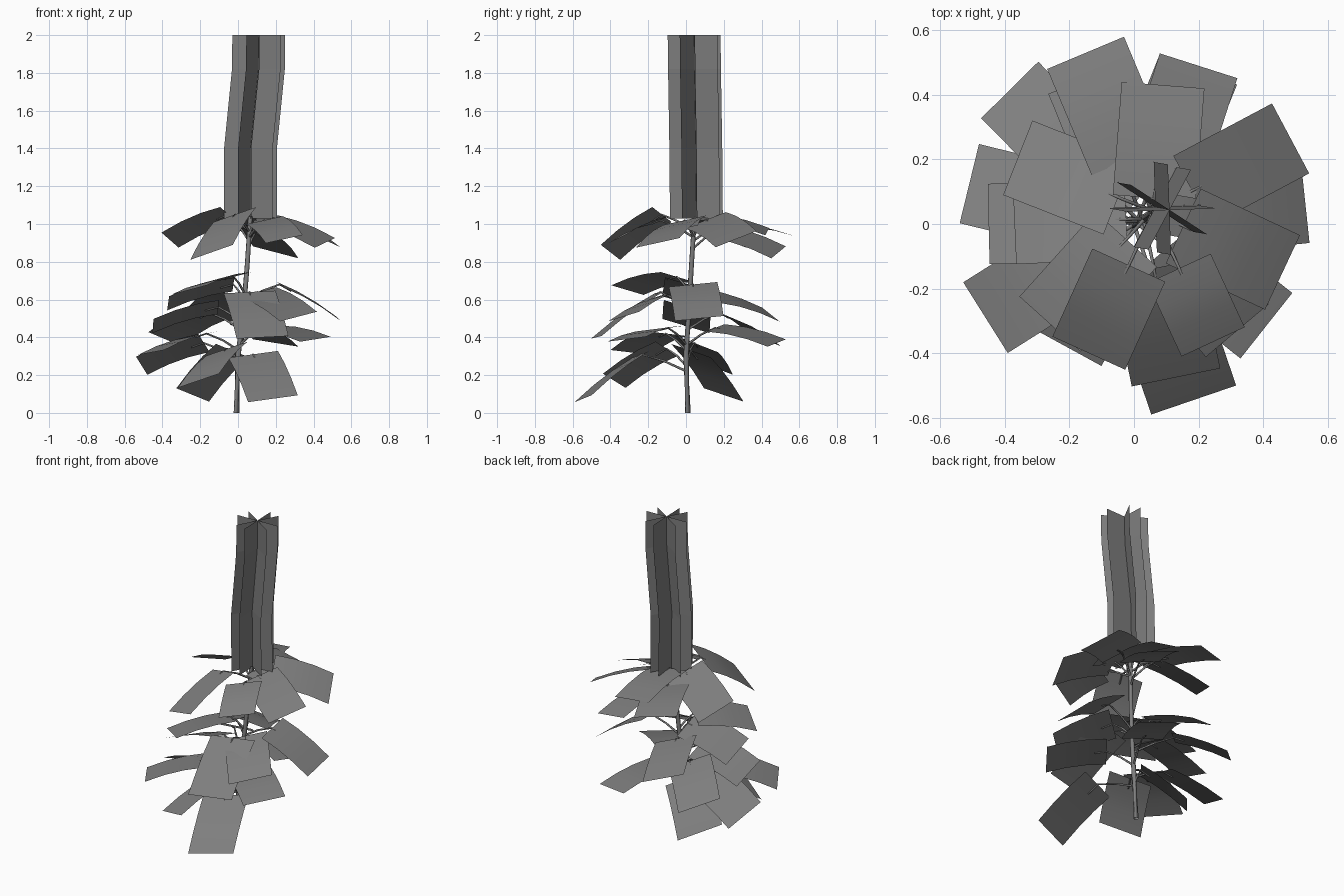
import bpy, math
from mathutils import Vector

if "Cube" in bpy.data.objects:
    bpy.data.objects.remove(bpy.data.objects["Cube"])

GREY = bpy.data.materials.new("dark_grey")
GREY.diffuse_color = (0.21, 0.21, 0.21, 1)
GREY.use_nodes = True
GREY.node_tree.nodes["Principled BSDF"].inputs["Base Color"].default_value = GREY.diffuse_color


def mesh_object(name, verts, faces, smooth=False):
    me = bpy.data.meshes.new(name)
    me.from_pydata([tuple(v) for v in verts], [], faces)
    me.materials.append(GREY)
    if smooth:
        for p in me.polygons:
            p.use_smooth = True
    ob = bpy.data.objects.new(name, me)
    bpy.context.collection.objects.link(ob)
    return ob


def tube(name, path, r0, r1, sides):
    """Tapered tube along a list of points."""
    verts, faces, n = [], [], len(path)
    for i, p in enumerate(path):
        t = (path[min(i + 1, n - 1)] - path[max(i - 1, 0)]).normalized()
        q = t.to_track_quat('Z', 'Y')
        r = r0 + (r1 - r0) * i / (n - 1)
        for k in range(sides):
            a = math.tau * k / sides
            verts.append(p + q @ Vector((r * math.cos(a), r * math.sin(a), 0)))
    for i in range(n - 1):
        for k in range(sides):
            a, b = i * sides + k, i * sides + (k + 1) % sides
            faces.append((a, b, b + sides, a + sides))
    return mesh_object(name, verts, faces, True)


# Main stem, leaning slightly
STEM = [Vector(p) for p in ((-0.008, 0.01, 0), (0, 0, 0.3), (0.03, 0.015, 0.55),
                            (0.05, 0.03, 0.8), (0.065, 0.045, 1.04))]


def stem_at(z):
    for a, b in zip(STEM, STEM[1:]):
        if z <= b.z:
            return a.lerp(b, (z - a.z) / (b.z - a.z))
    return STEM[-1].copy()


tube("stem", STEM, 0.015, 0.012, 8)


def leaf(name, tx, ty, tz, bz, roll=0.3, width=0.26, length=0.36):
    """Slightly arched, rolled rectangular leaf card plus its thin stalk."""
    tip = Vector((tx, ty, tz))
    root = stem_at(bz - 0.09)
    flat = Vector((tx - root.x, ty - root.y, 0))
    out = flat.normalized()
    run = math.sqrt(max(length ** 2 - (bz - tz) ** 2, 0.04))
    base = root + out * max(0.03, flat.length - run)
    base.z = bz
    side = Vector((-out.y, out.x, roll)).normalized()
    verts, faces, seg = [], [], 3
    for i in range(seg + 1):
        t = i / seg
        c = base.lerp(tip, t) + Vector((0, 0, 0.06 * t * (1 - t)))
        verts += [c - side * width / 2, c + side * width / 2]
    for i in range(seg):
        a = i * 2
        faces.append((a, a + 2, a + 3, a + 1))
    mesh_object(name, verts, faces, True)
    mid = root.lerp(base, 0.5) + Vector((0, 0, 0.01))
    tube(name + "_stalk", [root, mid, base, base.lerp(tip, 0.2)], 0.007, 0.004, 5)


# Leaves by tier: tip x, y, z, base z, optional roll, width and length
TIERS = {
    "upper_leaf": [(-0.36, 0.205, 0.915, 1.05, 0.32), (-0.14, -0.4, 0.85, 1.05, 0.32),
                   (0.245, -0.365, 0.92, 1.02, 0.2, 0.22, 0.27),
                   (0.46, -0.15, 0.9, 1.02, 0.2), (0.485, 0.265, 0.92, 1.02, 0.35),
                   (0.2, 0.49, 0.85, 0.96, 0.25), (-0.15, 0.53, 0.95, 1.0, 0.12),
                   (0.09, 0.43, 0.96, 1.04, 0.15), (0.28, 0, 0.98, 1.02, 0.2, 0.13, 0.18)],
    "middle_leaf": [(0.13, -0.475, 0.4, 0.64, 0.05, 0.28, 0.42),
                    (0.53, 0.07, 0.5, 0.68, 0.1), (-0.26, -0.31, 0.65, 0.72, 0.2),
                    (-0.15, 0.45, 0.52, 0.62), (0.32, -0.33, 0.51, 0.64, 0.2),
                    (-0.37, 0.0, 0.58, 0.68)],
    "lower_leaf": [(-0.385, 0.415, 0.39, 0.53), (-0.46, -0.29, 0.32, 0.42, 0.1),
                   (-0.45, 0.0, 0.46, 0.56), (0.41, -0.315, 0.39, 0.45, 0.1),
                   (0.2, 0.48, 0.37, 0.45, 0.15)],
    "base_leaf": [(0.185, -0.545, 0.075, 0.31, 0.13, 0.28, 0.4),
                  (-0.24, 0.2, 0.095, 0.33, 0.26, 0.28),
                  (-0.51, 0.125, 0.25, 0.37, 0.38, 0.27), (-0.21, -0.38, 0.17, 0.34)],
}
for tier, leaves in TIERS.items():
    for i, spec in enumerate(leaves):
        leaf(f"{tier}_{i + 1}", *spec)

# Flower spike: four crossed upright cards following a slight bend
SPIKE = [Vector(p) for p in ((0.066, 0.055, 1.03), (0.066, 0.052, 1.4),
                             (0.108, 0.045, 1.82), (0.11, 0.043, 2.0))]
for i, angle in enumerate((-33, 2, 62, 92)):
    a = math.radians(angle)
    d = Vector((math.cos(a), math.sin(a), 0)) * 0.14
    verts = [p + d * s for p in SPIKE for s in (-1, 1)]
    faces = [(2 * k, 2 * k + 1, 2 * k + 3, 2 * k + 2) for k in range(len(SPIKE) - 1)]
    mesh_object(f"flower_spike_card_{i + 1}", verts, faces)
